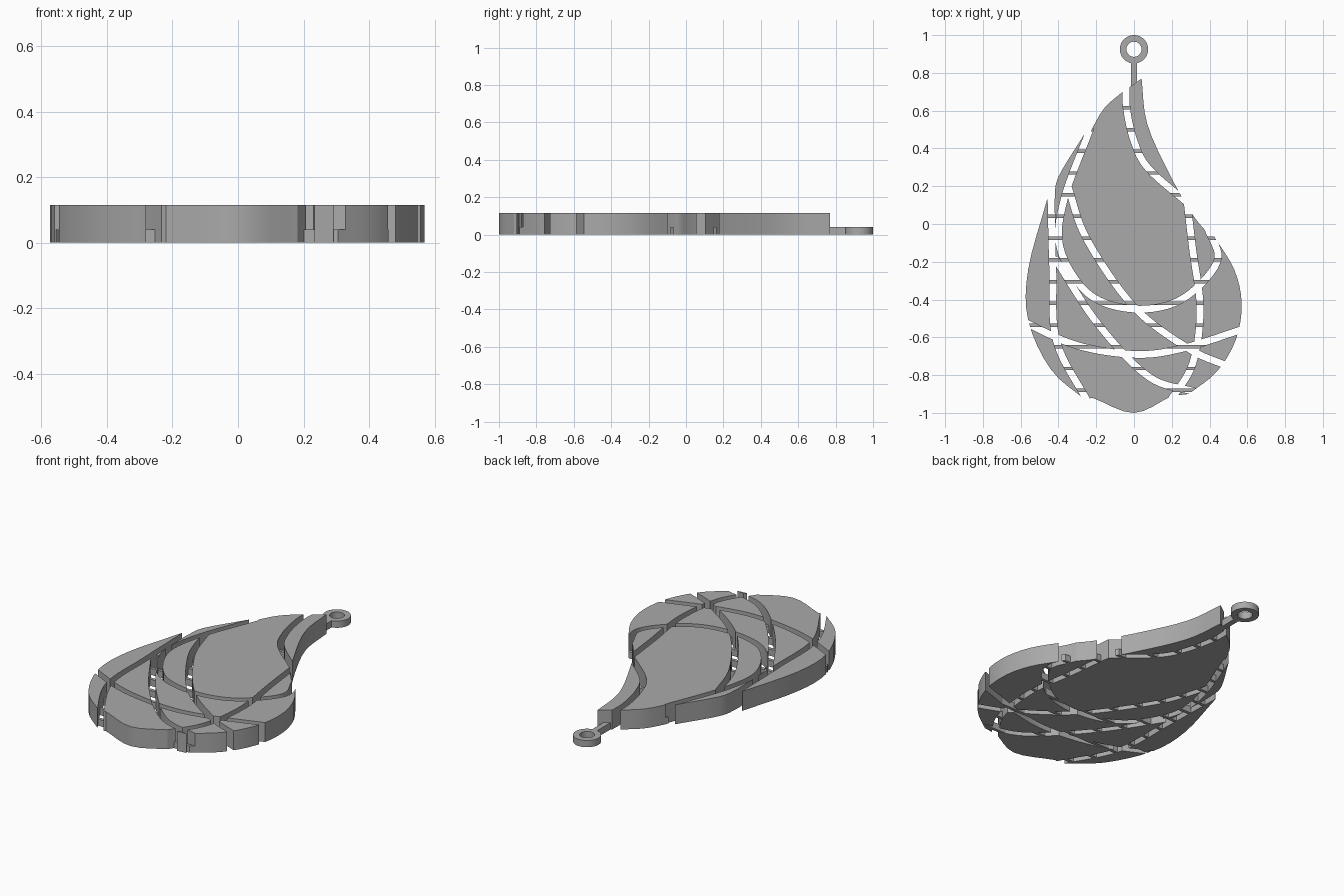
import bpy
import bmesh
from mathutils import Vector

HEIGHT, LOW, GROOVE = 0.115, 0.04, 0.036

if "Cube" in bpy.data.objects:
    bpy.data.objects.remove(bpy.data.objects["Cube"], do_unlink=True)

grey = bpy.data.materials.new("plain grey")
grey.use_nodes = True
colour = (0.4, 0.4, 0.4, 1)
grey.diffuse_color = colour
grey.node_tree.nodes["Principled BSDF"].inputs["Base Color"].default_value = colour


def spline(points, steps):
    """Smooth 2D path through points given in hundredths of a unit."""
    pts = [Vector(p) / 100 for p in points]
    pts = [pts[0] * 2 - pts[1]] + pts + [pts[-1] * 2 - pts[-2]]
    path = []
    for before, start, end, after in zip(pts, pts[1:], pts[2:], pts[3:]):
        tangent_in, tangent_out = (end - before) / 2, (after - start) / 2
        for i in range(steps):
            t = i / steps
            ease = t * t * (3 - 2 * t)
            path.append(start.lerp(end, ease) + tangent_in * t * (1 - t) ** 2
                        - tangent_out * t * t * (1 - t))
    return path + [pts[-2]]


def prism(name, outline, bottom, top):
    """Extrude a flat outline between two heights."""
    bm = bmesh.new()
    face = bm.faces.new([bm.verts.new((x, y, bottom)) for x, y in outline])
    moved = bmesh.ops.extrude_face_region(bm, geom=[face])["geom"]
    bmesh.ops.translate(bm, vec=(0, 0, top - bottom),
                        verts=[v for v in moved if isinstance(v, bmesh.types.BMVert)])
    bmesh.ops.recalc_face_normals(bm, faces=bm.faces)
    mesh = bpy.data.meshes.new(name)
    bm.to_mesh(mesh)
    bm.free()
    mesh.materials.append(grey)
    obj = bpy.data.objects.new(name, mesh)
    bpy.context.collection.objects.link(obj)
    return obj


def bar(name, x, y, half_x, half_y, bottom, top):
    """Flat rectangular bar centred on x, y."""
    corners = [(x - half_x, y - half_y), (x + half_x, y - half_y),
               (x + half_x, y + half_y), (x - half_x, y + half_y)]
    return prism(name, corners, bottom, top)


def disc(name, radius, bottom, top):
    """Round plate at the hanging point."""
    bpy.ops.mesh.primitive_cylinder_add(vertices=48, radius=radius, depth=top - bottom,
                                        location=(0, 0.925, (bottom + top) / 2))
    obj = bpy.context.object
    obj.name = name
    obj.data.materials.append(grey)
    return obj


def strip(path, width):
    """Outline of a ribbon that follows a path."""
    left, right = [], []
    for i, point in enumerate(path):
        run = (path[min(i + 1, len(path) - 1)] - path[max(i - 1, 0)]).normalized()
        side = Vector((-run.y, run.x)) * width / 2
        left.append(point + side)
        right.append(point - side)
    return left + right[::-1]


def combine(target, helper, operation):
    """Apply a boolean and discard the helper."""
    bpy.context.view_layer.objects.active = target
    mod = target.modifiers.new("shape", "BOOLEAN")
    mod.operation, mod.solver, mod.object = operation, "EXACT", helper
    bpy.ops.object.modifier_apply(modifier=mod.name)
    bpy.data.objects.remove(helper, do_unlink=True)


def smooth(obj):
    bpy.ops.object.select_all(action="DESELECT")
    obj.select_set(True)
    bpy.context.view_layer.objects.active = obj
    bpy.ops.object.shade_smooth_by_angle(angle=0.5)


# Leaf outline: smooth arcs that meet at corners, clockwise from the tip
arcs = [
    [(4, 77), (7, 53), (19, 26), (31, 5), (40, -6)],
    [(42, -6), (53, -24), (57, -42), (54, -61), (44, -78), (29, -90)],
    [(20, -91), (0, -100), (-22, -92)],
    [(-26, -93), (-44, -77), (-56, -51), (-56, -24), (-46, 13)],
    [(-42, 13), (-40, 25), (-26, 48)],
    [(-24, 47), (-16, 61), (-6, 70)],
    [(-3, 72), (4, 77)],
]
outline = [point for arc in arcs for point in spline(arc, 4)][:-1]
leaf = prism("leaf_plate", outline, 0, HEIGHT)

# Vein grooves cut right through the plate
veins = {
    "tip": [(-4, 76), (-4, 62), (0, 44), (8, 29), (31, 9)],
    "right": [(28, 13), (31, -13), (35, -45), (31, -74), (19, -94)],
    "loop": [(39, -2), (44, -20), (25, -40), (0, -45), (-24, -37), (-39, -13),
             (-37, 13), (-23, 51)],
    "left": [(-44, 17), (-43, -24), (-41, -62), (-24, -95)],
    "long": [(-35, 20), (-25, -8), (0, -44), (29, -66), (49, -75)],
    "short": [(-42, -18), (-19, -53), (8, -81), (33, -89)],
    "cross": [(-60, -51), (-31, -64), (0, -69), (25, -66), (60, -55)],
}
for name, points in veins.items():
    groove = prism(name + "_vein_cutter", strip(spline(points, 8), GROOVE), -HEIGHT, HEIGHT * 2)
    combine(leaf, groove, "DIFFERENCE")
smooth(leaf)

# Evenly spaced low bars that hold the pieces together, trimmed to the leaf
for row in range(14):
    bridge = bar(f"bridge_bar_{row}", 0, 0.615 - row * 0.115, 1, 0.009, 0.001, LOW)
    combine(bridge, prism("bridge_trim", outline, -HEIGHT, HEIGHT), "INTERSECT")

# Hanging ring and its stem
ring = disc("hanging_ring", 0.075, 0, LOW)
combine(ring, disc("ring_hole_cutter", 0.04, -HEIGHT, HEIGHT), "DIFFERENCE")
smooth(ring)
bar("ring_stem", 0, 0.79, 0.016, 0.07, 0, LOW)
